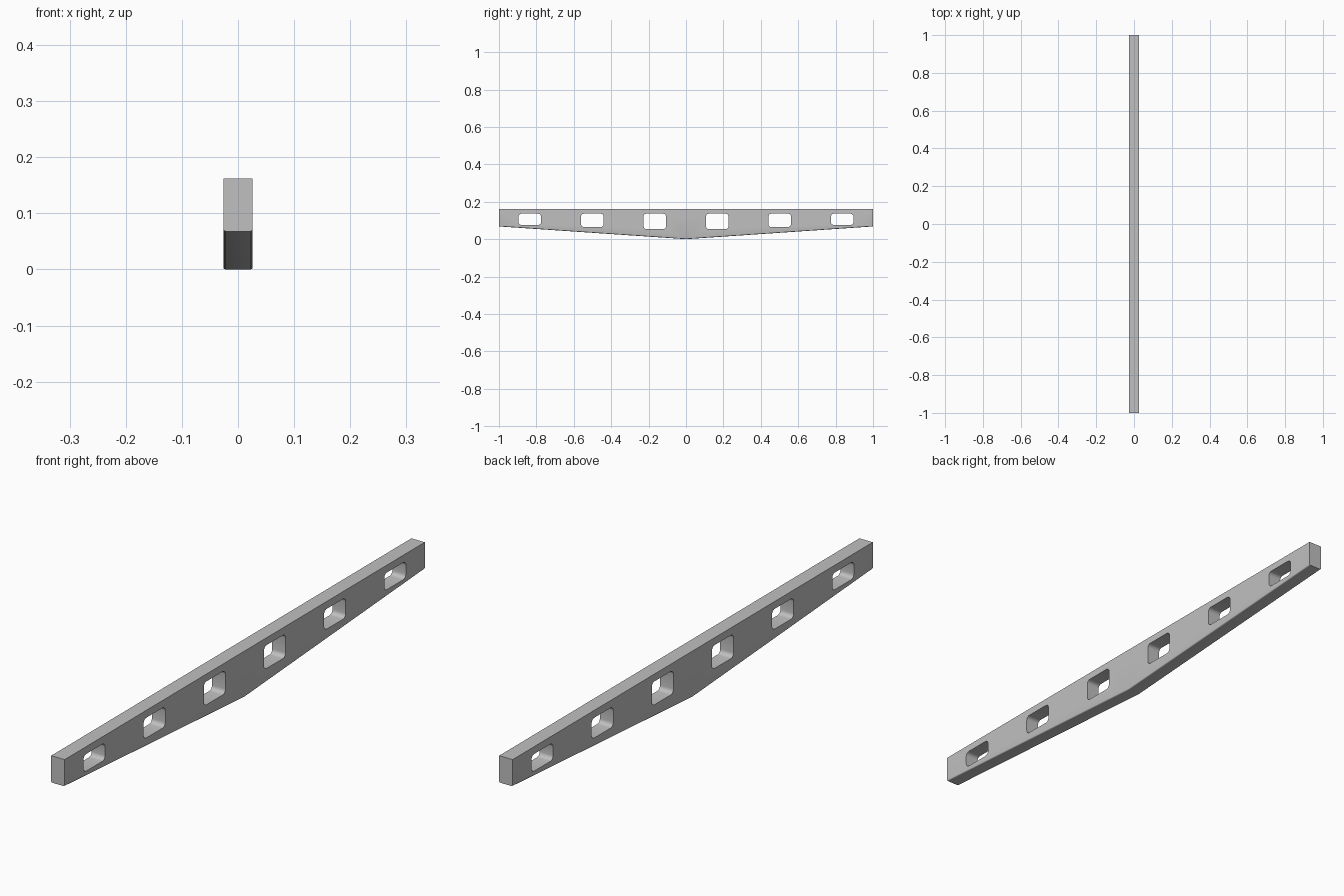
import bpy
import bmesh
import math

old = bpy.data.objects.get("Cube")
if old:
    bpy.data.objects.remove(old, do_unlink=True)

HALF_X, TOP, END_Z = 0.026, 0.162, 0.068

grey = bpy.data.materials.new("plain grey")
grey.use_nodes = True
grey.diffuse_color = (0.53, 0.53, 0.53, 1)
grey.node_tree.nodes["Principled BSDF"].inputs["Base Color"].default_value = grey.diffuse_color


def prism(bm, profile, half):
    """Extrude a (y, z) outline across x."""
    face = bm.faces.new([bm.verts.new((-half, y, z)) for y, z in profile])
    out = bmesh.ops.extrude_face_region(bm, geom=[face])
    verts = [g for g in out["geom"] if isinstance(g, bmesh.types.BMVert)]
    bmesh.ops.translate(bm, verts=verts, vec=(2 * half, 0, 0))


def rounded_rect(y0, y1, z0, z1, r, steps=5):
    pts = []
    corners = [(y1 - r, z1 - r), (y0 + r, z1 - r), (y0 + r, z0 + r), (y1 - r, z0 + r)]
    for i, (cy, cz) in enumerate(corners):
        for s in range(steps + 1):
            a = math.pi / 2 * (i + s / steps)
            pts.append((cy + r * math.cos(a), cz + r * math.sin(a)))
    return pts


def make_object(name, bm):
    bmesh.ops.recalc_face_normals(bm, faces=bm.faces[:])
    mesh = bpy.data.meshes.new(name)
    bm.to_mesh(mesh)
    bm.free()
    mesh.materials.append(grey)
    obj = bpy.data.objects.new(name, mesh)
    bpy.context.collection.objects.link(obj)
    return obj


# Tapered beam with softened lower long edges
bm = bmesh.new()
prism(bm, [(-1, TOP), (-1, END_Z), (0, 0), (1, END_Z), (1, TOP)], HALF_X)
lower = [e for e in bm.edges
         if all(v.co.z < TOP - 0.01 for v in e.verts)
         and abs(e.verts[0].co.x - e.verts[1].co.x) < 0.001]
bmesh.ops.bevel(bm, geom=lower, offset=0.004, segments=3, profile=0.5, affect='EDGES')
beam = make_object("beam", bm)

# Six rounded windows, taller towards the middle
bm = bmesh.new()
for y, low in ((0.167, 0.054), (0.501, 0.065), (0.835, 0.076)):
    for side in (-1, 1):
        c = side * y
        prism(bm, rounded_rect(c - 0.06, c + 0.06, low, 0.136, 0.015), 0.1)
cutter = make_object("window_cutter", bm)
cutter.hide_render = True

mod = beam.modifiers.new("windows", 'BOOLEAN')
mod.operation = 'DIFFERENCE'
mod.solver = 'EXACT'
mod.object = cutter

for o in bpy.context.selected_objects:
    o.select_set(False)
bpy.context.view_layer.objects.active = beam
beam.select_set(True)
bpy.ops.object.modifier_apply(modifier=mod.name)
bpy.data.objects.remove(cutter, do_unlink=True)
bpy.ops.object.shade_smooth_by_angle(angle=math.radians(32))
